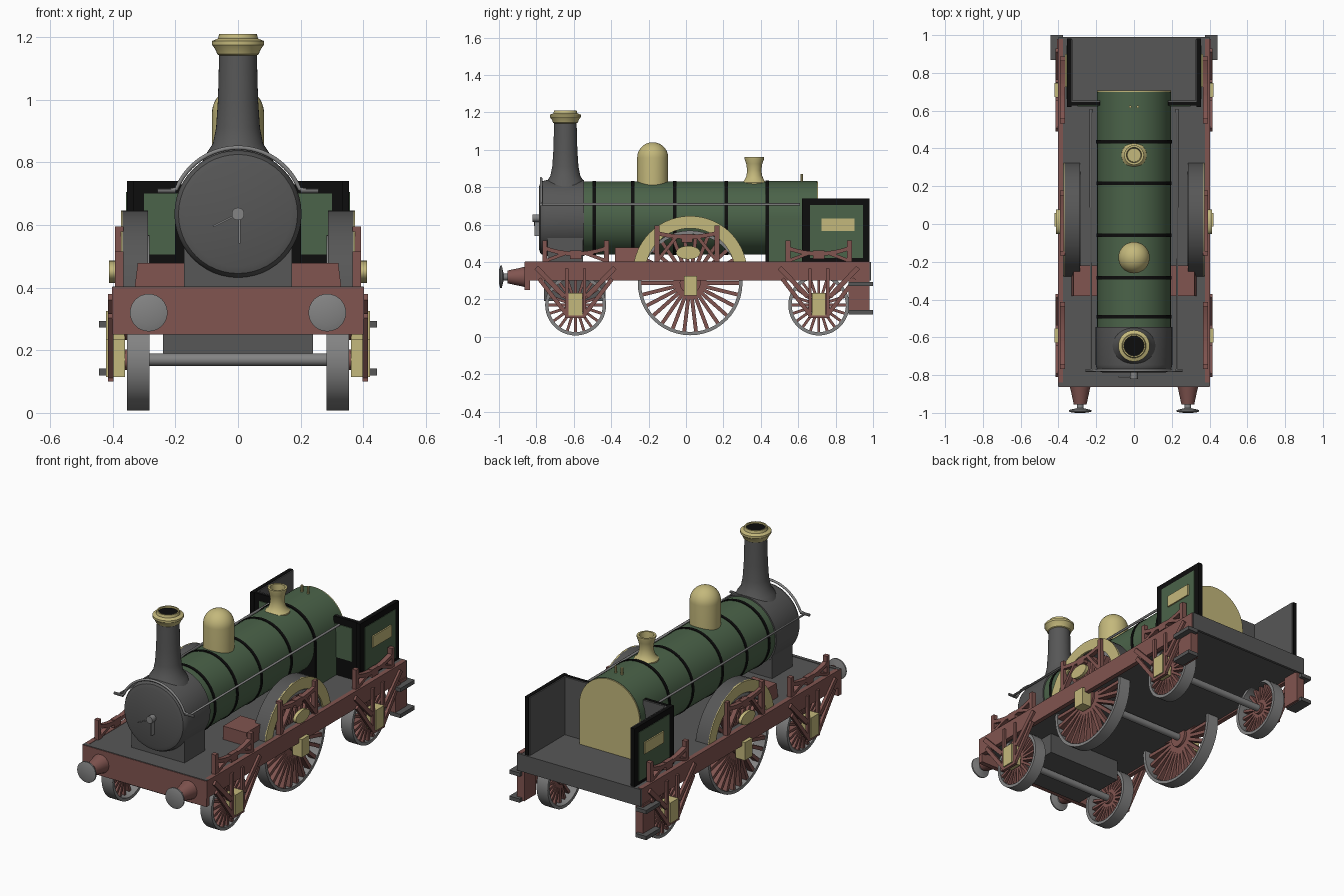
import bpy, bmesh
from math import sin, cos, pi, asin, hypot

cube = bpy.data.objects.get("Cube")
if cube:
    bpy.data.objects.remove(cube)


def material(name, r, g, b):
    m = bpy.data.materials.new(name)
    m.use_nodes = True
    m.diffuse_color = (r, g, b, 1)
    m.node_tree.nodes["Principled BSDF"].inputs["Base Color"].default_value = (r, g, b, 1)
    return m


RED = material("brick red", 0.22, 0.09, 0.08)
GREEN = material("engine green", 0.07, 0.125, 0.067)
BRASS = material("brass", 0.55, 0.48, 0.2)
IRON = material("dark iron", 0.095, 0.095, 0.095)
STEEL = material("steel grey", 0.23, 0.23, 0.23)
BLACK = material("black", 0.004, 0.004, 0.004)


def finish(name, mat, bm):
    bmesh.ops.remove_doubles(bm, verts=bm.verts, dist=1e-5)
    bmesh.ops.recalc_face_normals(bm, faces=bm.faces)
    for f in bm.faces:
        f.smooth = True
    for e in bm.edges:
        if e.calc_face_angle(0) > 0.55:
            e.smooth = False
    me = bpy.data.meshes.new(name)
    bm.to_mesh(me)
    bm.free()
    me.materials.append(mat)
    ob = bpy.data.objects.new(name, me)
    bpy.context.collection.objects.link(ob)
    return ob


def place(axis, a, b, h):
    """Plane coordinates a, b and depth h along the axis."""
    return {"x": (h, a, b), "y": (a, h, b), "z": (a, b, h)}[axis]


def add_prism(bm, axis, pts, lo, hi):
    rings = [[bm.verts.new(place(axis, a, b, h)) for a, b in pts] for h in (lo, hi)]
    bm.faces.new(rings[0])
    bm.faces.new(rings[1][::-1])
    for i in range(len(pts)):
        j = (i + 1) % len(pts)
        bm.faces.new((rings[0][i], rings[0][j], rings[1][j], rings[1][i]))


def prism(name, mat, axis, pts, lo, hi):
    bm = bmesh.new()
    add_prism(bm, axis, pts, lo, hi)
    return finish(name, mat, bm)


def rect(a0, a1, b0, b1):
    return [(a0, b0), (a1, b0), (a1, b1), (a0, b1)]


def box(name, mat, x0, x1, y0, y1, z0, z1):
    return prism(name, mat, "x", rect(y0, y1, z0, z1), x0, x1)


def lathe(name, mat, axis, profile, centre=(0, 0, 0), steps=40):
    """Spin a (radius, height) profile about an axis through centre."""
    bm = bmesh.new()
    vs = [bm.verts.new((r, 0, h)) for r, h in profile]
    es = [bm.edges.new(p) for p in zip(vs, vs[1:])]
    bmesh.ops.spin(bm, geom=vs + es, cent=(0, 0, 0), axis=(0, 0, 1), angle=2 * pi, steps=steps)
    for v in bm.verts:
        v.co = place(axis, *v.co)
        v.co += type(v.co)(centre)
    return finish(name, mat, bm)


def rod(name, mat, axis, r, lo, hi, centre, steps=24):
    return lathe(name, mat, axis, [(0, lo), (r, lo), (r, hi), (0, hi)], centre, steps)


def arc(a, b, r, t0, t1, n=24):
    return [(a + r * cos(t0 + (t1 - t0) * i / n), b + r * sin(t0 + (t1 - t0) * i / n)) for i in range(n + 1)]


def bar(p, q, w):
    """Flat bar outline of width w between two points."""
    dx, dy = q[0] - p[0], q[1] - p[1]
    k = w / 2 / hypot(dx, dy)
    nx, ny = -dy * k, dx * k
    return [(p[0] + nx, p[1] + ny), (q[0] + nx, q[1] + ny), (q[0] - nx, q[1] - ny), (p[0] - nx, p[1] - ny)]


def bars(name, mat, outlines, lo, hi):
    bm = bmesh.new()
    for pts in outlines:
        add_prism(bm, "x", pts, lo, hi)
    return finish(name, mat, bm)


CZ = 0.635  # boiler centre height


def firebox_shape(r):
    return [(r, 0.4)] + arc(0, CZ, r, 0, pi, 32) + [(-r, 0.4)]


# Deck, beams and underside
box("deck", IRON, -0.385, 0.385, -0.84, 0.985, 0.31, 0.4)
box("front_beam", RED, -0.4, 0.4, -0.863, -0.835, 0.25, 0.4)
box("front_deck_edge", IRON, -0.4, 0.4, -0.86, -0.84, 0.4, 0.403)
box("rear_beam", IRON, -0.4, 0.4, 0.975, 0.99, 0.3, 0.4)
box("cylinder_block", IRON, -0.24, 0.24, -0.76, -0.43, 0.19, 0.32)
box("smokebox_saddle", IRON, -0.172, 0.172, -0.74, -0.55, 0.4, 0.53)

# Boiler, firebox and smokebox
rod("boiler", GREEN, "y", 0.195, -0.56, 0.45, (0, 0, CZ), 48)
prism("firebox", GREEN, "y", firebox_shape(0.197), 0.43, 0.7)
prism("firebox_back", BRASS, "y", firebox_shape(0.195), 0.7, 0.707)
for i, y in enumerate((-0.49, -0.285, -0.06, 0.215)):
    rod("boiler_band_%d" % i, BLACK, "y", 0.199, y - 0.009, y + 0.009, (0, 0, CZ), 48)
prism("firebox_band", BLACK, "y", firebox_shape(0.201), 0.426, 0.444)
lathe("smokebox", IRON, "y", [(0, -0.785), (0.17, -0.785), (0.19, -0.778), (0.198, -0.765), (0.203, -0.745),
                              (0.203, -0.545), (0, -0.545)], (0, 0, CZ), 48)
rod("door_hub", STEEL, "y", 0.02, -0.82, -0.78, (0, 0, CZ))
prism("door_handles", STEEL, "y", bar((0, CZ), (-0.08, 0.595), 0.006), -0.812, -0.806)
box("door_latch", STEEL, 0.002, 0.008, -0.81, -0.785, 0.54, 0.615)

# Chimney, dome, safety valve, whistles
Y = -0.645
lathe("chimney", IRON, "z", [(0.12, 0.79), (0.1, 0.83), (0.08, 0.86), (0.07, 0.91), (0.064, 1.0), (0.06, 1.15)],
      (0, Y, 0))
lathe("chimney_cap", BRASS, "z", [(0.058, 1.14), (0.066, 1.145), (0.072, 1.16), (0.083, 1.175), (0.083, 1.187),
                                  (0.064, 1.195), (0.06, 1.21), (0.053, 1.21), (0.053, 1.15)], (0, Y, 0))
rod("chimney_hole", BLACK, "z", 0.054, 1.14, 1.2, (0, Y, 0))
lathe("dome", BRASS, "z", [(0.083, 0.79)] + arc(0, 0.957, 0.083, 0, pi / 2, 12), (0, -0.178, 0))
lathe("safety_valve", BRASS, "z", [(0.07, 0.8), (0.066, 0.825), (0.054, 0.835), (0.042, 0.86), (0.038, 0.89), (0.043, 0.925),
                                   (0.052, 0.95), (0.052, 0.96), (0.04, 0.96), (0.036, 0.9), (0, 0.9)], (0, 0.365, 0))
for i, x in enumerate((-0.02, 0.02)):
    rod("whistle_%d" % i, BRASS, "z", 0.007, 0.81, 0.87, (x, 0.62, 0), 10)

# Handrail looping over the smokebox front
a0 = asin((0.715 - CZ) / 0.212)
loop = [(x, -0.775, z) for x, z in arc(0, CZ, 0.212, a0, pi - a0)]
path = [(0.228, 0.61, 0.708), (0.228, -0.775, 0.708)] + loop + [(-0.228, -0.775, 0.708), (-0.228, 0.61, 0.708)]
curve = bpy.data.curves.new("handrail", "CURVE")
curve.dimensions = "3D"
curve.bevel_depth = 0.007
curve.bevel_resolution = 2
line = curve.splines.new("POLY")
line.points.add(len(path) - 1)
for p, co in zip(line.points, path):
    p.co = (*co, 1)
curve.materials.append(STEEL)
bpy.context.collection.objects.link(bpy.data.objects.new("handrail", curve))


def wheel(name, s, y, z, r, spokes, w):
    x0, x1 = s * 0.283, s * 0.355
    t = 0.018
    lathe(name + "_tyre", STEEL, "x", [(r - t, x0), (r, x0), (r, x1), (r - t, x1), (r - t, x0)], (0, y, z), 48)
    rod(name + "_hub", RED, "x", r * 0.2, s * 0.3, s * 0.362, (0, y, z))
    angles = [2 * pi * i / spokes for i in range(spokes)]
    bars(name + "_spokes", RED, [bar((y + 0.15 * r * cos(a), z + 0.15 * r * sin(a)),
                                     (y + (r - 0.01) * cos(a), z + (r - 0.01) * sin(a)), w) for a in angles],
         s * 0.315, s * 0.35)


def spring(name, s, y, half, top, low):
    """Sagging leaf spring hung between two posts."""
    ts = [i / 6 for i in range(-6, 7)]
    upper = [(y + half * t, low + 0.02 + (top - low - 0.05) * t * t) for t in ts]
    leaf = upper + [(a, b - 0.022) for a, b in reversed(upper)]
    posts = [rect(y + k * half - 0.013, y + k * half + 0.013, 0.39, top) for k in (-1, 1)]
    stays = [bar((y + k * half, 0.405), (y + k * half * 0.35, low + 0.01), 0.018) for k in (-1, 1)]
    saddle = rect(y - 0.03, y + 0.03, low - 0.02, low + 0.025)
    bars(name, RED, [leaf, saddle] + posts + stays, s * 0.365, s * 0.392)


MID = (0.022, 0.288)
for side, s in (("left", 1), ("right", -1)):
    # Outside frame with axle guards
    box(side + "_frame", RED, s * 0.375, s * 0.402, -0.86, 0.98, 0.3, 0.402)
    for end, y in (("front", -0.59), ("rear", 0.71)):
        n = "%s_%s_" % (side, end)
        wheel(n + "wheel", s, y, 0.17, 0.163, 20, 0.015)
        guard = [rect(y - 0.05, y + 0.05, 0.1, 0.118)]
        for k in (-1, 1):
            guard += [rect(y + k * 0.047 - 0.009, y + k * 0.047 + 0.009, 0.1, 0.365),
                      bar((y + k * 0.045, 0.115), (y + k * 0.195, 0.31), 0.022),
                      bar((y + k * 0.06, 0.215), (y + k * 0.21, 0.37), 0.026)]
        bars(n + "guard", RED, guard, s * 0.398, s * 0.415)
        box(n + "axlebox", BRASS, s * 0.36, s * 0.422, y - 0.037, y + 0.037, 0.115, 0.235)
        spring(n + "spring", s, y, 0.165, 0.515, 0.435)

    # Driving wheel, spring and splasher
    wheel(side + "_driving_wheel", s, *MID, 0.28, 26, 0.02)
    box(side + "_driving_axlebox", BRASS, s * 0.36, s * 0.422, -0.012, 0.058, 0.22, 0.325)
    spring(side + "_driving_spring", s, 0.005, 0.16, 0.595, 0.525)
    t = asin(0.06 / 0.306)
    for part, mat, inner, x0, x1 in (("splasher", IRON, 0.29, 0.287, 0.368), ("splasher_rim", BRASS, 0.24, 0.362, 0.373)):
        pts = arc(MID[0], 0.34, 0.306, t, pi - t) + arc(MID[0], 0.34, inner, pi - t, t)
        prism(side + "_" + part, mat, "x", pts, s * x0, s * x1)
    oval = [(0.012 + 0.065 * a, 0.45 + 0.036 * b) for a, b in arc(0, 0, 1, 0, 2 * pi, 24)[:-1]]
    prism(side + "_oval_plate", BRASS, "x", oval, s * 0.393, s * 0.412)
    prism(side + "_sandbox", RED, "y", [(s * 0.17, 0.4), (s * 0.33, 0.4), (s * 0.32, 0.478), (s * 0.17, 0.478)],
          -0.38, -0.22)

    # Cab side and front sheets
    box(side + "_cab_side", BLACK, s * 0.332, s * 0.355, 0.62, 0.982, 0.4, 0.74)
    box(side + "_cab_side_lining", IRON, s * 0.325, s * 0.333, 0.645, 0.978, 0.4, 0.738)
    box(side + "_cab_side_panel", GREEN, s * 0.354, s * 0.358, 0.662, 0.945, 0.42, 0.705)
    box(side + "_number_plate", BRASS, s * 0.355, s * 0.366, 0.725, 0.9, 0.565, 0.632)
    box(side + "_cab_front", BLACK, s * 0.18, s * 0.332, 0.627, 0.645, 0.4, 0.74)
    box(side + "_cab_front_lining", IRON, s * 0.18, s * 0.328, 0.644, 0.655, 0.4, 0.738)
    box(side + "_cab_front_panel", GREEN, s * 0.19, s * 0.3, 0.623, 0.628, 0.505, 0.7)

    # Buffer, rail stub and steps
    at = (s * 0.285, 0, 0.32)
    lathe(side + "_buffer_housing", RED, "y", [(0.055, -0.86), (0.05, -0.88), (0.034, -0.955), (0, -0.955)], at, 24)
    lathe(side + "_buffer", STEEL, "y", [(0.018, -0.95), (0.018, -0.975), (0.06, -0.985), (0.06, -0.993),
                                         (0.04, -0.999), (0, -1.0)], at, 32)
    rod(side + "_rail_stub", STEEL, "x", 0.008, s * 0.2, s * 0.257, (0, -0.775, 0.708), 10)
    box(side + "_step_hanger", RED, s * 0.36, s * 0.408, 0.87, 0.98, 0.125, 0.31)
    for i, z in enumerate((0.12, 0.272)):
        box("%s_step_%d" % (side, i), IRON, s * 0.375, s * 0.443, 0.868, 1.0, z, z + 0.022)

# Axles
for name, y, z in (("front", -0.59, 0.17), ("driving", *MID), ("rear", 0.71, 0.17)):
    rod(name + "_axle", STEEL, "x", 0.02, -0.365, 0.365, (0, y, z))
